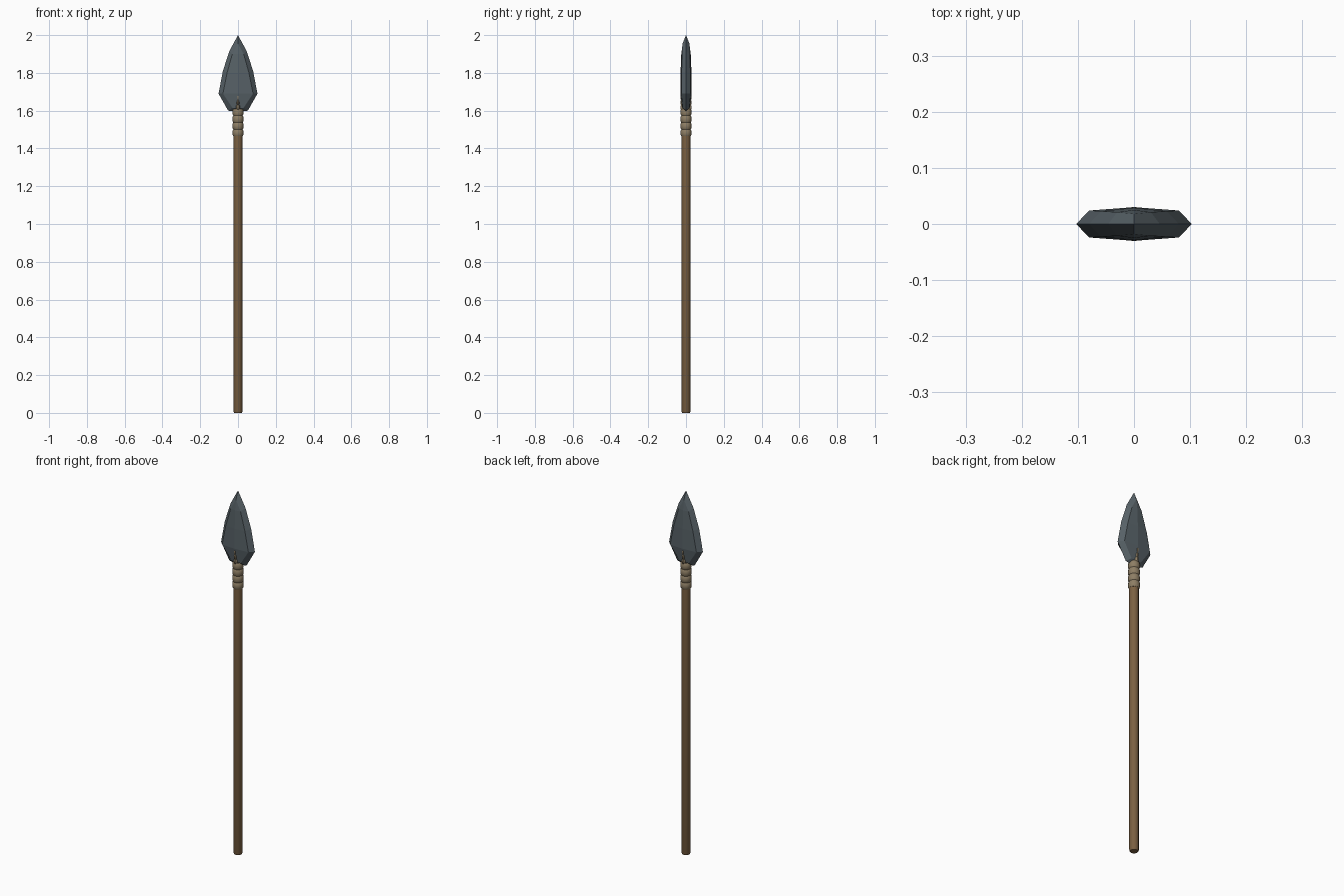
import bpy, bmesh, math

if "Cube" in bpy.data.objects:
    bpy.data.objects.remove(bpy.data.objects["Cube"])


def material(name, rgb):
    m = bpy.data.materials.new(name)
    m.diffuse_color = (*rgb, 1)
    m.use_nodes = True
    m.node_tree.nodes["Principled BSDF"].inputs["Base Color"].default_value = m.diffuse_color
    return m


WOOD = material("wood", (0.20, 0.12, 0.055))
CORD = material("cord", (0.27, 0.21, 0.13))
STONE = material("stone", (0.095, 0.12, 0.135))


def finish(bm, name, mat, smooth=False):
    bmesh.ops.remove_doubles(bm, verts=bm.verts, dist=1e-5)
    bmesh.ops.recalc_face_normals(bm, faces=bm.faces)
    me = bpy.data.meshes.new(name)
    bm.to_mesh(me)
    bm.free()
    me.materials.append(mat)
    ob = bpy.data.objects.new(name, me)
    bpy.context.collection.objects.link(ob)
    if smooth:
        for p in me.polygons:
            p.use_smooth = True
        me.set_sharp_from_angle(angle=math.radians(40))
    return ob


def lathe(name, profile, sides, mat, sx=1, sy=1):
    """Closed solid from (radius, z) rings, capped at both ends."""
    bm = bmesh.new()
    rings = [[bm.verts.new((r * sx * math.cos(math.tau * i / sides),
                            r * sy * math.sin(math.tau * i / sides), z))
              for i in range(sides)] for r, z in profile]
    for a, b in zip(rings, rings[1:]):
        for i in range(sides):
            j = (i + 1) % sides
            bm.faces.new((a[i], a[j], b[j], b[i]))
    bm.faces.new(rings[0])
    bm.faces.new(rings[-1])
    return finish(bm, name, mat, True)


def coil(r, z, h):
    """Rounded band profile."""
    return [(r * 0.84, z), (r * 0.97, z + h * 0.17), (r, z + h * 0.5),
            (r * 0.97, z + h * 0.83), (r * 0.84, z + h)]


# Shaft with a softened butt end
lathe("shaft", [(0.020, 0), (0.0235, 0.008), (0.0235, 1.61)], 12, WOOD)

# Cord wrapped round the top of the shaft
for i in range(4):
    lathe(f"cord_wrap_{i + 1}", coil(0.029, 1.465 + i * 0.036, 0.037), 16, CORD)

# Small lashings climbing the base of the blade
for i, w in enumerate((0.014, 0.011, 0.008)):
    lathe(f"blade_lashing_{i + 1}", coil(1, 1.605 + i * 0.026, 0.025), 10, CORD, w, 0.032)

# Blade: rows of cutting edge (x, z), flat edge (x, y, z), ridge (y, z)
rows = [((0, 2.0), (0, 0.018, 1.955), (0.018, 1.955)),
        ((0.046, 1.915), (0.030, 0.021, 1.90), (0.025, 1.90)),
        ((0.080, 1.81), (0.058, 0.023, 1.80), (0.029, 1.80)),
        ((0.103, 1.69), (0.080, 0.024, 1.69), (0.030, 1.69)),
        ((0.052, 1.60), (0.030, 0.017, 1.615), (0.020, 1.615)),
        ((0, 1.593), (0, 0.020, 1.615), (0.020, 1.615))]
bm = bmesh.new()


def face(pts):
    pts = list(dict.fromkeys(pts))
    if len(pts) > 2:
        bm.faces.new([bm.verts.new(p) for p in pts])


for sx in (-1, 1):
    for sy in (-1, 1):
        grid = [((sx * o[0], 0, o[1]), (sx * f[0], sy * f[1], f[2]), (0, sy * r[0], r[1]))
                for o, f, r in rows]
        for a, b in zip(grid, grid[1:]):
            for k in range(2):
                face((a[k], b[k], b[k + 1], a[k + 1]))
finish(bm, "blade", STONE)
